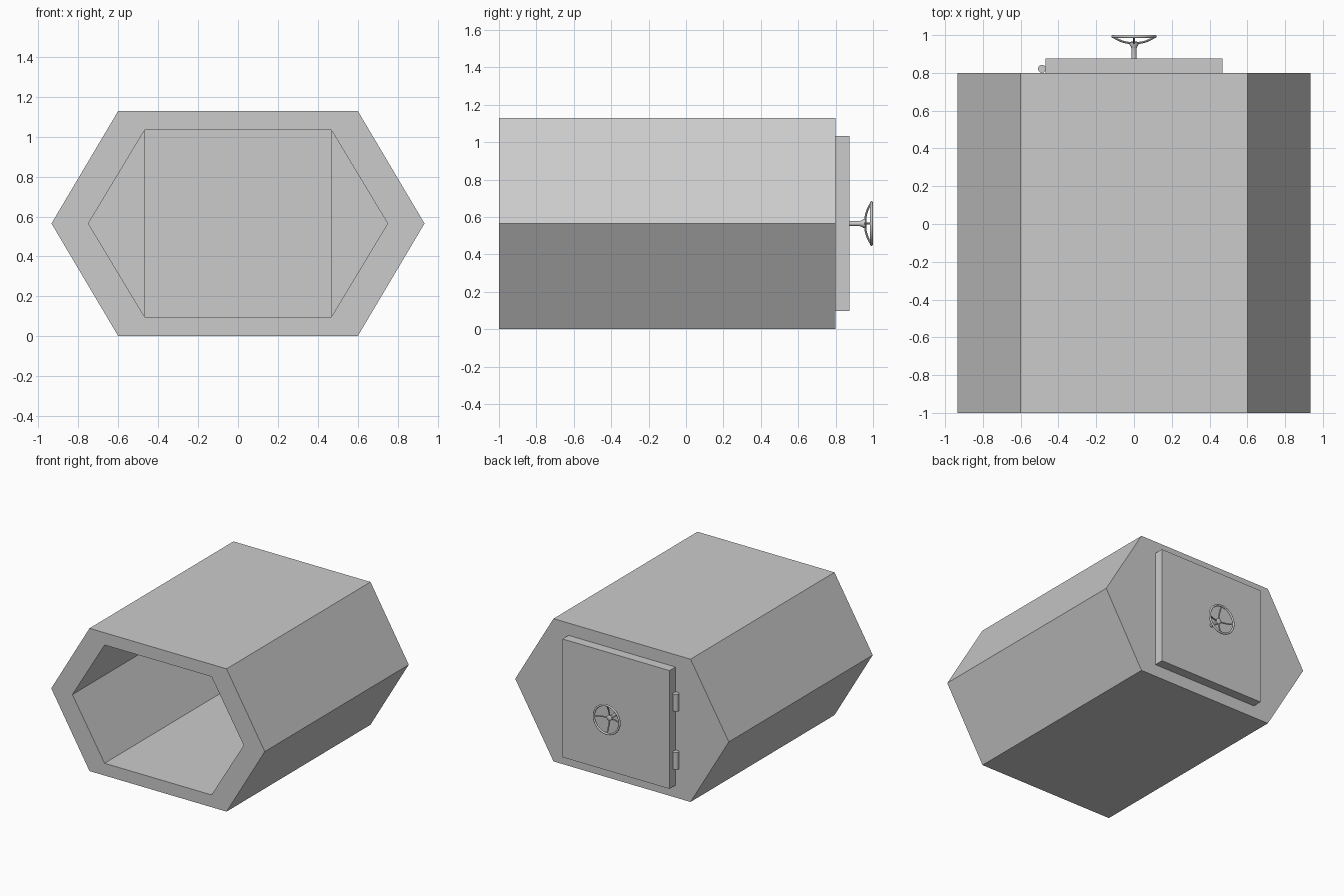
import bpy, bmesh, math
from mathutils import Matrix, Vector

if "Cube" in bpy.data.objects:
    bpy.data.objects.remove(bpy.data.objects["Cube"])

steel = bpy.data.materials.new("grey_steel")
steel.diffuse_color = (0.6, 0.6, 0.6, 1)
steel.use_nodes = True
steel.node_tree.nodes["Principled BSDF"].inputs["Base Color"].default_value = steel.diffuse_color
CZ = 0.565  # height of the tunnel axis


def finish(name, bm, smooth=False):
    bmesh.ops.recalc_face_normals(bm, faces=bm.faces[:])
    me = bpy.data.meshes.new(name)
    bm.to_mesh(me)
    bm.free()
    ob = bpy.data.objects.new(name, me)
    bpy.context.collection.objects.link(ob)
    me.materials.append(steel)
    if smooth:
        bpy.ops.object.select_all(action='DESELECT')
        ob.select_set(True)
        bpy.context.view_layer.objects.active = ob
        bpy.ops.object.shade_smooth_by_angle(angle=math.radians(40))
    return ob


def hexagon(half_top, half_mid, half_h):
    return [(-half_top, -half_h), (half_top, -half_h), (half_mid, 0),
            (half_top, half_h), (-half_top, half_h), (-half_mid, 0)]


def prism(bm, profile, y0, y1):
    a = [bm.verts.new((x, y0, CZ + z)) for x, z in profile]
    b = [bm.verts.new((x, y1, CZ + z)) for x, z in profile]
    bm.faces.new(a)
    bm.faces.new(b[::-1])
    for i in range(len(a)):
        j = (i + 1) % len(a)
        bm.faces.new((a[i], a[j], b[j], b[i]))


def lathe(bm, profile, n):
    """Revolve closed or axis-ended (radius, y) points about the wheel axis."""
    vs = [bm.verts.new((r, y, CZ)) for r, y in profile]
    es = [bm.edges.new(p) for p in zip(vs, vs[1:])]
    bmesh.ops.spin(bm, geom=vs + es, cent=(0, 0, CZ), axis=(0, 1, 0),
                   angle=2 * math.pi, steps=n)
    bmesh.ops.remove_doubles(bm, verts=bm.verts[:], dist=0.0002)


# hexagonal tunnel shell: four rings joined in a closed loop
bm = bmesh.new()
outer, inner = hexagon(0.6, 0.935, 0.565), hexagon(0.468, 0.75, 0.468)
rings = [[bm.verts.new((x, y, CZ + z)) for x, z in prof]
         for prof, y in ((outer, -1), (outer, 0.8), (inner, 0.8), (inner, -1))]
for k in range(4):
    a, b = rings[k], rings[(k + 1) % 4]
    for i in range(6):
        j = (i + 1) % 6
        bm.faces.new((a[i], a[j], b[j], b[i]))
finish("tunnel_shell", bm)

# triangular end panels either side of the doorway
for side, label in ((-1, "left"), (1, "right")):
    bm = bmesh.new()
    prism(bm, [(side * 0.468, -0.468), (side * 0.75, 0), (side * 0.468, 0.468)], 0.79, 0.8)
    finish("end_panel_" + label, bm)

# square door
bm = bmesh.new()
prism(bm, [(-0.468, -0.468), (0.468, -0.468), (0.468, 0.468), (-0.468, 0.468)], 0.8, 0.875)
finish("door", bm)

# hinge barrels
for z, label in ((0.77, "upper"), (0.31, "lower")):
    bm = bmesh.new()
    bmesh.ops.create_cone(bm, cap_ends=True, segments=20, radius1=0.021, radius2=0.021,
                          depth=0.135, matrix=Matrix.Translation((-0.487, 0.821, z)))
    finish("hinge_" + label, bm, True)

# wheel shaft with flared hub
bm = bmesh.new()
lathe(bm, [(0, 0.874), (0.013, 0.874), (0.013, 0.925), (0.016, 0.937),
           (0.023, 0.948), (0.023, 0.960), (0.015, 0.966), (0, 0.966)], 24)
finish("wheel_shaft", bm, True)

# wheel rim
bm = bmesh.new()
rim = [(0.112 + 0.008 * math.cos(t * math.pi / 5), 0.992 + 0.008 * math.sin(t * math.pi / 5))
       for t in range(11)]
lathe(bm, rim, 48)
finish("wheel_rim", bm, True)

# four dished spokes
for s in range(4):
    bm = bmesh.new()
    turn = Matrix.Rotation(s * math.pi / 2, 3, 'Y')
    loops = []
    for i in range(9):
        t = i / 8
        r, y = 0.01 + 0.1 * t, 0.958 + 0.032 * t * t
        d = Vector((0.1, 0.064 * t)).normalized()
        loop = []
        for k in range(8):
            a = k * math.pi / 4
            off = 0.0055 * math.cos(a)
            p = turn @ Vector((r - d.y * off, y + d.x * off, 0.0055 * math.sin(a)))
            loop.append(bm.verts.new(p + Vector((0, 0, CZ))))
        loops.append(loop)
    for a, b in zip(loops, loops[1:]):
        for k in range(8):
            bm.faces.new((a[k], a[(k + 1) % 8], b[(k + 1) % 8], b[k]))
    bm.faces.new(loops[0])
    bm.faces.new(loops[-1][::-1])
    finish("wheel_spoke_%d" % (s + 1), bm, True)
